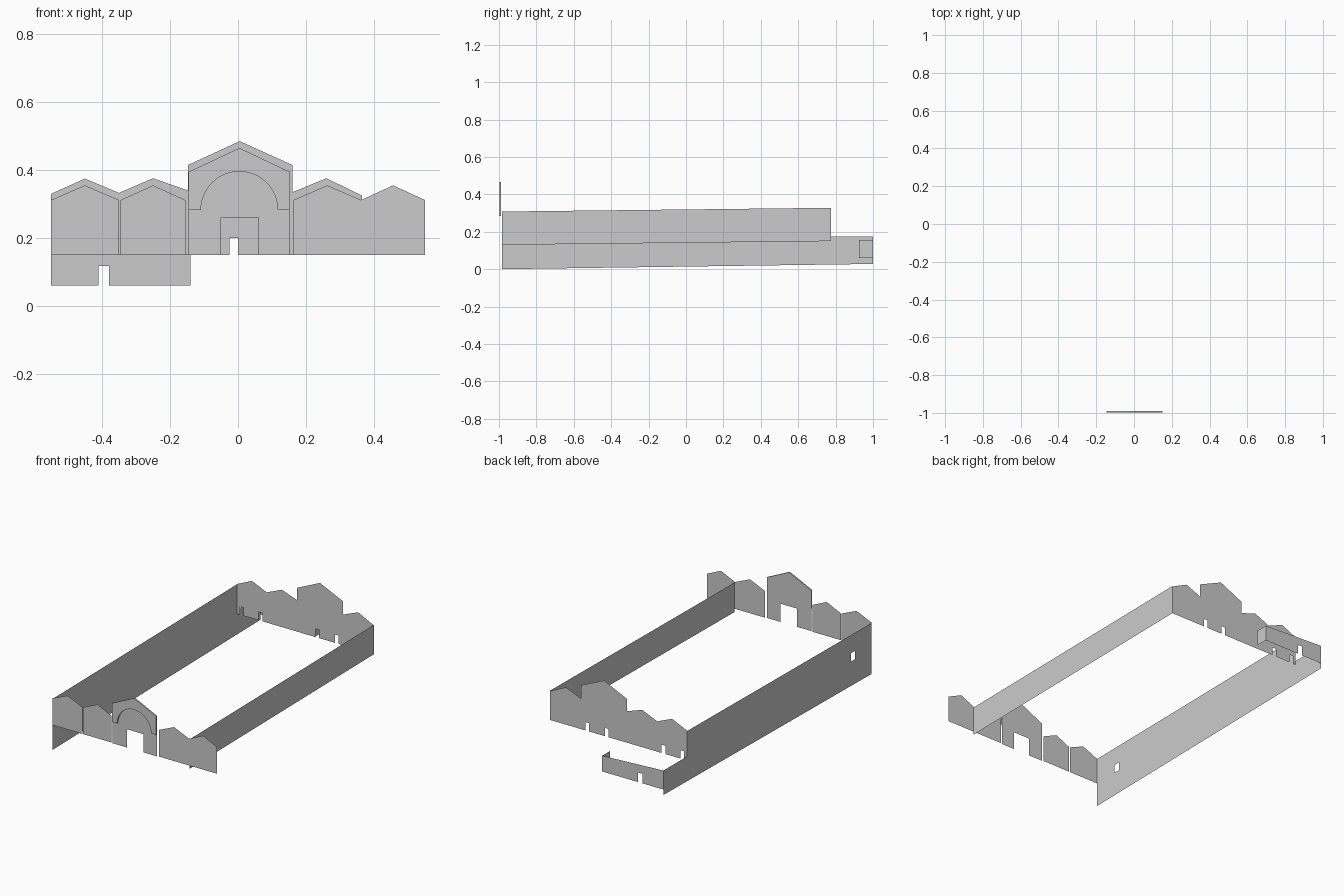
import bpy, bmesh
from math import cos, sin, pi

if "Cube" in bpy.data.objects:
    bpy.data.objects.remove(bpy.data.objects["Cube"])


def sheet(name, outline, to3d, holes=()):
    """Thin flat wall from a 2D outline with optional rectangular holes."""
    bm = bmesh.new()
    for loop in [outline, *holes]:
        vs = [bm.verts.new(to3d(a, z)) for a, z in loop]
        for i, v in enumerate(vs):
            bm.edges.new((v, vs[(i + 1) % len(vs)]))
    bmesh.ops.triangle_fill(bm, edges=bm.edges[:], use_beauty=True)
    bmesh.ops.dissolve_limit(bm, angle_limit=0.01, verts=bm.verts[:], edges=bm.edges[:])
    me = bpy.data.meshes.new(name)
    bm.to_mesh(me)
    bm.free()
    ob = bpy.data.objects.new(name, me)
    bpy.context.collection.objects.link(ob)
    return ob


def rect(a0, a1, z0, z1):
    return [(a0, z0), (a1, z0), (a1, z1), (a0, z1)]


def doors(z0, *spans):
    """Door notches cut into a bottom edge running left to right."""
    pts = []
    for a0, a1, h in spans:
        pts += [(a0, z0), (a0, z0 + h), (a1, z0 + h), (a1, z0)]
    return pts


def across(y):
    return lambda a, z: (a, y, z)


def along(x):
    return lambda a, z: (x, a, z)


# Front side bays, each with its own gable
for i, (x0, x1) in enumerate([(-0.55, -0.35), (-0.345, -0.155), (0.163, 0.362), (0.362, 0.55)]):
    mid = (x0 + x1) / 2
    sheet(f"front_bay_{i + 1}",
          [(x0, 0.15), (x1, 0.15), (x1, 0.312), (mid, 0.355), (x0, 0.312)], across(-0.985))

# Central entrance wall with the large doorway
L, R, MID = -0.145, 0.152, 0.004
sheet("entrance_wall",
      [(L, 0.15), *doors(0.15, (-0.05, 0.06, 0.11)), (R, 0.15), (R, 0.395), (MID, 0.465), (L, 0.395)],
      across(-0.989))

# Raised gable face with arched opening, in front of the entrance wall
ledge, rad, n = 0.283, 0.113, 24
arch = [(MID - rad * cos(pi * i / n), ledge + rad * sin(pi * i / n)) for i in range(n + 1)]
gable = [(L, ledge), *arch, (R, ledge), (R, 0.395), (MID, 0.465), (L, 0.395)]
sheet("entrance_gable", gable, across(-0.998))

# Reveal strip joining the gable edges to the wall behind
bm = bmesh.new()
for i, (a, b) in enumerate(zip(gable, gable[1:] + gable[:1])):
    bm.faces.new([bm.verts.new((p[0], y, p[1]))
                  for p, y in ((a, -0.998), (b, -0.998), (b, -0.989), (a, -0.989))])
bmesh.ops.remove_doubles(bm, verts=bm.verts[:], dist=1e-5)
me = bpy.data.meshes.new("arch_reveal")
bm.to_mesh(me)
bm.free()
bpy.context.collection.objects.link(bpy.data.objects.new("arch_reveal", me))

# Back wall with stepped gables and small doors
sheet("back_wall",
      [(-0.55, 0.15),
       *doors(0.15, (-0.53, -0.505, 0.05), (-0.405, -0.38, 0.05), (-0.025, 0.0, 0.05), (0.105, 0.13, 0.05)),
       (0.365, 0.15), (0.365, 0.325), (0.26, 0.376), (0.16, 0.335), (0.16, 0.415), (0.005, 0.485),
       (-0.147, 0.415), (-0.147, 0.34), (-0.25, 0.376), (-0.35, 0.333), (-0.45, 0.375), (-0.55, 0.33)],
      across(0.775))

# Long side walls on sloping ground
sheet("right_wall", [(-0.985, 0.13), (0.775, 0.15), (0.775, 0.328), (-0.985, 0.308)], along(0.365))
sheet("left_wall",
      [(-0.985, 0.0), (1.0, 0.028), (1.0, 0.175), (0.775, 0.175), (0.775, 0.328), (-0.985, 0.308)],
      along(-0.55), [rect(-0.83, -0.79, 0.15, 0.2)])

# Low rear annex wall and its short return
sheet("annex_wall",
      [(-0.55, 0.06), *doors(0.06, (-0.41, -0.38, 0.058)), (-0.14, 0.06), (-0.14, 0.155), (-0.55, 0.175)],
      across(1.0))
sheet("annex_return", rect(0.925, 1.0, 0.06, 0.155), along(-0.14))
